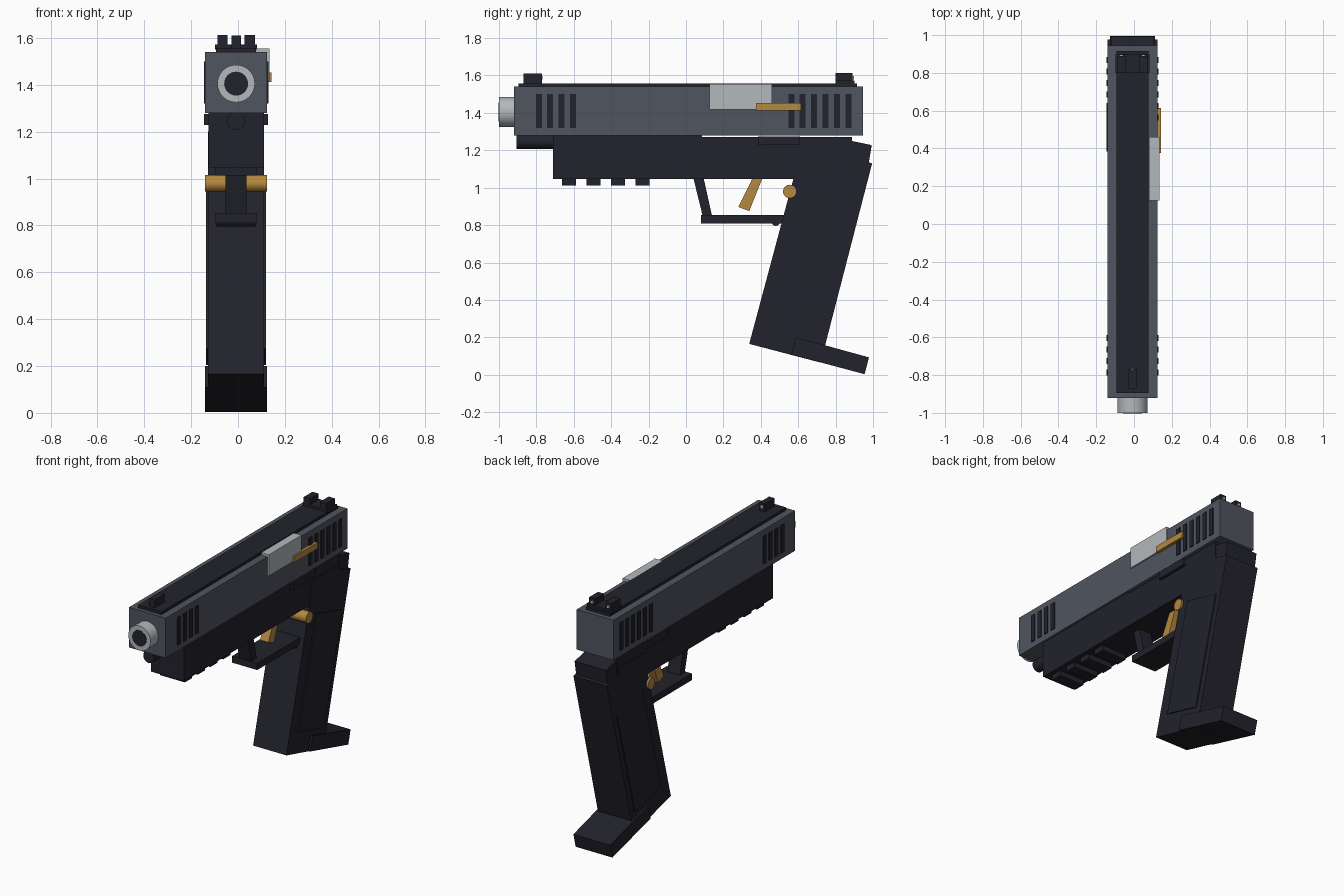
import bpy, bmesh
from math import pi
from mathutils import Matrix

if "Cube" in bpy.data.objects:
    bpy.data.objects.remove(bpy.data.objects["Cube"])

CX = -0.008  # centre plane of the body


def material(name, rgb):
    m = bpy.data.materials.new(name)
    m.use_nodes = True
    m.diffuse_color = (*rgb, 1)
    m.node_tree.nodes["Principled BSDF"].inputs["Base Color"].default_value = (*rgb, 1)
    return m


STEEL = material("slide grey", (0.080, 0.090, 0.112))
DARK = material("dark navy polymer", (0.016, 0.016, 0.025))
SILVER = material("silver", (0.45, 0.48, 0.50))
GOLD = material("gold", (0.47, 0.25, 0.05))


def finish(name, bm, mat):
    bmesh.ops.recalc_face_normals(bm, faces=bm.faces)
    mesh = bpy.data.meshes.new(name)
    bm.to_mesh(mesh)
    bm.free()
    mesh.materials.append(mat)
    ob = bpy.data.objects.new(name, mesh)
    bpy.context.collection.objects.link(ob)
    return ob


def slab(name, profile, x0, x1, mat):
    """Extrude a side profile of (y, z) points from x0 to x1."""
    bm = bmesh.new()
    face = bm.faces.new([bm.verts.new((x0, y, z)) for y, z in profile])
    ext = bmesh.ops.extrude_face_region(bm, geom=[face])
    moved = [v for v in ext["geom"] if isinstance(v, bmesh.types.BMVert)]
    bmesh.ops.translate(bm, vec=(x1 - x0, 0, 0), verts=moved)
    return finish(name, bm, mat)


def box(name, x0, x1, y0, y1, z0, z1, mat):
    return slab(name, [(y0, z0), (y1, z0), (y1, z1), (y0, z1)], x0, x1, mat)


def rod(name, axis, centre, radius, length, mat, sides=32):
    bm = bmesh.new()
    bmesh.ops.create_cone(bm, cap_ends=True, segments=sides, radius1=radius,
                          radius2=radius, depth=length)
    turn = Matrix.Rotation(pi / 2, 4, "Y" if axis == "x" else "X")
    bmesh.ops.transform(bm, matrix=Matrix.Translation(centre) @ turn, verts=bm.verts)
    for f in bm.faces:
        f.smooth = len(f.verts) == 4
    for e in bm.edges:
        e.smooth = all(len(f.verts) == 4 for f in e.link_faces)
    return finish(name, bm, mat)


# Slide, top rib and barrel
box("slide", CX - 0.132, CX + 0.132, -0.92, 0.945, 1.28, 1.54, STEEL)
box("top_rib", CX - 0.085, CX + 0.085, -0.895, 0.915, 1.53, 1.558, DARK)
rod("barrel", "y", (CX, -0.95, 1.405), 0.08, 0.1, SILVER)
rod("bore", "y", (CX, -0.952, 1.405), 0.051, 0.1, DARK)
rod("recoil_rod", "y", (CX, -0.79, 1.247), 0.039, 0.23, DARK)

# Grip serrations on both sides of the slide
for group, start, count in (("front", -0.787, 4), ("rear", 0.563, 6)):
    for i in range(count):
        y = start + i * 0.061
        for side in (-1, 1):
            xs = sorted((CX + side * 0.125, CX + side * 0.138))
            box(f"{group}_serration", *xs, y - 0.016, y + 0.016, 1.32, 1.5, DARK)

# Ejection port cover and extractor
box("ejection_port", 0.08, 0.134, 0.125, 0.46, 1.417, 1.555, SILVER)
box("extractor", 0.1, 0.143, 0.375, 0.615, 1.412, 1.452, GOLD)

# Sights
box("front_sight", CX - 0.02, CX + 0.02, -0.87, -0.77, 1.55, 1.61, DARK)
box("rear_sight_base", CX - 0.09, CX + 0.09, 0.8, 0.9, 1.55, 1.573, DARK)
rod("front_sight_dot", "y", (CX, -0.77, 1.588), 0.01, 0.008, SILVER, 12)
for side in (-1, 1):
    x = CX + side * 0.058
    box("rear_sight_post", x - 0.022, x + 0.022, 0.8, 0.89, 1.56, 1.613, DARK)
    rod("rear_sight_dot", "y", (x, 0.892, 1.588), 0.01, 0.012, SILVER, 12)

# Frame, accessory rail and slide stops
box("frame", CX - 0.118, CX + 0.118, -0.712, 0.888, 1.047, 1.272, DARK)
box("dust_cover", CX - 0.118, CX + 0.118, -0.712, 0.085, 1.26, 1.28, DARK)
for i in range(4):
    y = -0.625 + i * 0.131
    box("rail_tooth", CX - 0.09, CX + 0.09, y - 0.037, y + 0.037, 1.013, 1.05, DARK)
box("slide_stop", CX - 0.137, CX + 0.137, 0.385, 0.61, 1.228, 1.275, DARK)

# Slanted grip with raised side panels, beavertail and magazine foot
slab("grip", [(0.338, 0.165), (0.72, 0.065), (0.995, 1.13), (0.87, 1.165),
              (0.87, 1.2), (0.6, 1.2), (0.575, 1.05)], CX - 0.12, CX + 0.12, DARK)
slab("grip_panels", [(0.45, 0.275), (0.715, 0.205), (0.9, 0.9), (0.637, 0.972)],
     CX - 0.128, CX + 0.128, DARK)
slab("beavertail", [(0.8, 1.265), (0.885, 1.25), (0.993, 1.228), (0.975, 1.12),
                    (0.8, 1.16)], CX - 0.113, CX + 0.113, DARK)
slab("magazine_foot", [(0.562, 0.108), (0.955, 0.003), (0.978, 0.093), (0.588, 0.2)],
     CX - 0.132, CX + 0.132, DARK)

# Trigger guard, trigger and cross pin
slab("guard_strut", [(0.035, 1.07), (0.09, 1.07), (0.14, 0.845), (0.09, 0.845)],
     CX - 0.045, CX + 0.045, DARK)
box("guard_bar", CX - 0.09, CX + 0.09, 0.08, 0.53, 0.81, 0.853, DARK)
rod("guard_joint", "x", (CX, 0.48, 0.82), 0.024, 0.17, DARK, 16)
slab("trigger", [(0.36, 1.06), (0.412, 1.06), (0.338, 0.875), (0.28, 0.897)],
     CX - 0.03, CX + 0.03, GOLD)
rod("trigger_pin", "x", (CX, 0.555, 0.98), 0.036, 0.265, GOLD)
